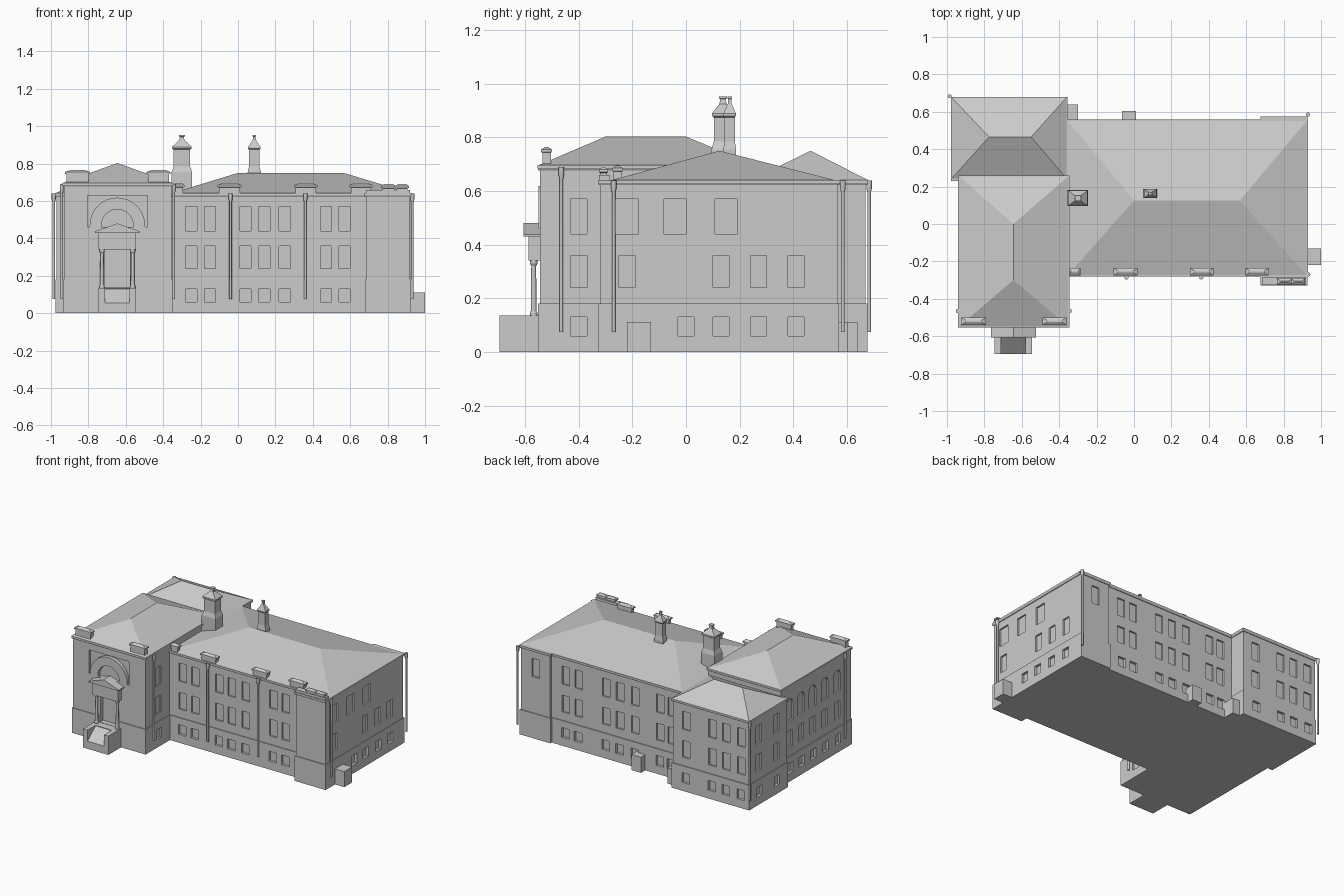
import bpy, bmesh
from math import sin, cos, pi

cube = bpy.data.objects.get("Cube")
if cube:
    bpy.data.objects.remove(cube, do_unlink=True)

stone = bpy.data.materials.new("plain_grey")
stone.use_nodes = True
GREY = (0.6, 0.6, 0.6, 1)
stone.diffuse_color = GREY
stone.node_tree.nodes["Principled BSDF"].inputs["Base Color"].default_value = GREY


def finish(name, bm):
    bmesh.ops.recalc_face_normals(bm, faces=bm.faces)
    me = bpy.data.meshes.new(name)
    bm.to_mesh(me)
    bm.free()
    me.materials.append(stone)
    ob = bpy.data.objects.new(name, me)
    bpy.context.collection.objects.link(ob)
    return ob


def add_loft(bm, rings):
    """Skin a list of equal-length point rings and cap both ends."""
    rows = [[bm.verts.new(p) for p in r] for r in rings]
    n = len(rows[0])
    for a, b in zip(rows, rows[1:]):
        for i in range(n):
            j = (i + 1) % n
            bm.faces.new((a[i], a[j], b[j], b[i]))
    bm.faces.new(rows[0][::-1])
    bm.faces.new(rows[-1])


def rect(x0, x1, y0, y1, z):
    return [(x0, y0, z), (x1, y0, z), (x1, y1, z), (x0, y1, z)]


def box(name, x0, x1, y0, y1, z0, z1):
    bm = bmesh.new()
    add_loft(bm, [rect(x0, x1, y0, y1, z) for z in (z0, z1)])
    return finish(name, bm)


def stack(name, cx, cy, levels):
    """Rectangular sections (half x, half y, z) skinned upwards."""
    bm = bmesh.new()
    add_loft(bm, [rect(cx - a, cx + a, cy - b, cy + b, z) for a, b, z in levels])
    return finish(name, bm)


def add_prism(bm, pts, axis, a, b):
    """Extrude a (across, z) profile along x or y."""
    place = (lambda u, z, d: (d, u, z)) if axis == "x" else (lambda u, z, d: (u, d, z))
    add_loft(bm, [[place(u, z, d) for u, z in pts] for d in (a, b)])


def prism(name, pts, axis, a, b):
    bm = bmesh.new()
    add_prism(bm, pts, axis, a, b)
    return finish(name, bm)


def hip_roof(name, x0, x1, y0, y1, z0, ridge_a, ridge_b, z1):
    bm = bmesh.new()
    a, b, c, d = [bm.verts.new(p) for p in rect(x0, x1, y0, y1, z0)]
    r, s = bm.verts.new((*ridge_a, z1)), bm.verts.new((*ridge_b, z1))
    if ridge_a[1] == ridge_b[1]:
        faces = [(a, b, s, r), (b, c, s), (c, d, r, s), (d, a, r)]
    else:
        faces = [(a, b, r), (b, c, s, r), (c, d, s), (d, a, r, s)]
    for f in faces + [(d, c, b, a)]:
        bm.faces.new(f)
    return finish(name, bm)


def arc(c, z, r, n=12):
    return [(c + r * cos(pi * i / n), z + r * sin(pi * i / n)) for i in range(n + 1)]


# Window, door and panel recesses, gathered in one cutter
cut = bmesh.new()
LOW, MID, TOP = (0.06, 0.13), (0.24, 0.36), (0.44, 0.57)


def windows(axis, wall, centres, rows, w=0.03, depth=0.012):
    for c in centres:
        for z0, z1 in rows:
            pts = [(c - w, z0), (c + w, z0), (c + w, z1), (c - w, z1)]
            add_prism(cut, pts, axis, wall - depth, wall + depth)


BAYS = [-0.25, -0.15, 0.04, 0.14, 0.25, 0.47, 0.57]
ALL = (LOW, MID, TOP)
windows("y", -0.27, BAYS, ALL)
windows("y", 0.55, [-0.27, -0.18, 0.02, 0.14, 0.25, 0.47, 0.57], ALL)
windows("y", 0.565, [0.8], (TOP,))
windows("x", 0.92, [-0.22, -0.04, 0.15], (TOP,), 0.042)
windows("x", 0.92, [-0.22, 0.13, 0.27, 0.41], (MID,))
windows("x", 0.92, [0.0, 0.13, 0.27, 0.41], (LOW,))
windows("y", 0.67, [-0.47, -0.68, -0.79, -0.91], ALL)
windows("x", -0.97, [0.36, 0.56], ALL)
windows("x", -0.35, [-0.4], ALL)
SIDE = [0.15, 0.02, -0.11, -0.25, -0.39]
windows("x", -0.93, SIDE, (LOW, MID))
for c in SIDE:
    add_prism(cut, arc(c, 0.55, 0.038, 8) + [(c - 0.038, 0.43), (c + 0.038, 0.43)],
              "x", -0.942, -0.918)
PX = -0.645
windows("y", -0.545, [PX], [(0.137, 0.34)], 0.068, 0.03)
windows("y", -0.545, [PX], [(0.46, 0.63)], 0.16, 0.02)
cutter = finish("recess_cutter", cut)
cutter.hide_render = True


def carve(ob):
    mod = ob.modifiers.new("recesses", "BOOLEAN")
    mod.operation, mod.solver, mod.object = "DIFFERENCE", "EXACT", cutter
    bpy.context.view_layer.update()
    dg = bpy.context.evaluated_depsgraph_get()
    me = bpy.data.meshes.new_from_object(ob.evaluated_get(dg))
    ob.modifiers.clear()
    ob.data = me


# Wall blocks, each with a projecting plinth and a thin cornice
BLOCKS = {
    "main_block": (-0.4, 0.92, -0.27, 0.55, 0.63),
    "front_pavilion": (0.685, 0.919, -0.32, -0.2, 0.63),
    "rear_pavilion": (0.685, 0.919, 0.4, 0.565, 0.63),
    "entrance_wing": (-0.93, -0.355, -0.545, 0.25, 0.685),
    "rear_wing": (-0.97, -0.365, 0.24, 0.67, 0.63),
}
P = 0.006
for name, (x0, x1, y0, y1, h) in BLOCKS.items():
    carve(box(name + "_walls", x0, x1, y0, y1, 0.17, h))
    carve(box(name + "_plinth", x0 - P, x1 + P, y0 - P, y1 + P, 0, 0.18))
    cx, cy, a, b = (x0 + x1) / 2, (y0 + y1) / 2, (x1 - x0) / 2, (y1 - y0) / 2
    stack(name + "_cornice", cx, cy, [(a + 0.004, b + 0.004, h - 0.008),
                                      (a + 0.009, b + 0.009, h), (a + 0.009, b + 0.009, h + 0.012)])
bpy.data.objects.remove(cutter, do_unlink=True)

# Hipped roofs
hip_roof("main_roof", -0.36, 0.928, -0.28, 0.558, 0.64, (0, 0.125), (0.565, 0.125), 0.75)
hip_roof("entrance_roof", -0.94, -0.346, -0.553, 0.26, 0.695, (PX, -0.3), (PX, 0), 0.803)
hip_roof("rear_roof", -0.978, -0.358, 0.24, 0.68, 0.64, (-0.775, 0.465), (-0.55, 0.465), 0.75)


# Parapet blocks with hipped caps along the eaves
def parapet(x0, x1, y0, y1, z0, z1):
    a, b = (x1 - x0) / 2, (y1 - y0) / 2
    stack("parapet_block", (x0 + x1) / 2, (y0 + y1) / 2,
          [(a - 0.008, b - 0.004, z0), (a - 0.008, b - 0.004, z1 - 0.022), (a, b, z1 - 0.02),
           (a, b, z1 - 0.01), (a * 0.6, b * 0.2, z1)])


for x0, x1 in ((-0.925, -0.79), (-0.49, -0.36)):
    parapet(x0, x1, -0.54, -0.5, 0.69, 0.765)
for x0, x1 in ((-0.35, -0.285), (-0.11, 0.02), (0.3, 0.425), (0.595, 0.72)):
    parapet(x0, x1, -0.275, -0.235, 0.635, 0.695)
for x0, x1 in ((0.765, 0.845), (0.84, 0.915)):
    parapet(x0, x1, -0.325, -0.29, 0.635, 0.69)
box("pavilion_parapet", 0.685, 0.92, -0.325, -0.285, 0.64, 0.66)


# Chimneys with shoulder, cap and pot
def chimney(name, cx, cy, a, b, z0):
    n = 0.8
    stack(name, cx, cy, [(a, b, z0), (a, b, 0.755), (a * n, b * n, 0.785), (a * n, b * n, 0.875),
                         (a * 0.95, b * 0.95, 0.88), (a * 0.95, b * 0.95, 0.89),
                         (a * 0.25, b * 0.3, 0.925), (a * 0.2, b * 0.25, 0.943),
                         (a * 0.28, b * 0.33, 0.945), (a * 0.28, b * 0.33, 0.953)])


chimney("large_chimney", -0.3, 0.138, 0.055, 0.043, 0.6)
chimney("small_chimney", 0.087, 0.163, 0.035, 0.024, 0.65)


# Round parts: downpipes and porch columns
def lathe(name, x, y, profile, n=10):
    bm = bmesh.new()
    add_loft(bm, [[(x + r * cos(2 * pi * i / n), y + r * sin(2 * pi * i / n), z)
                   for i in range(n)] for r, z in profile])
    ob = finish(name, bm)
    for p in ob.data.polygons:
        p.use_smooth = len(p.vertices) == 4 and abs(p.normal.z) < 0.3


for x, y, h in ((-0.985, 0.683, 0.64), (-0.942, -0.465, 0.69), (-0.343, -0.465, 0.69),
                (-0.04, -0.286, 0.64), (0.36, -0.286, 0.64), (0.932, -0.27, 0.64),
                (0.93, 0.585, 0.64)):
    lathe("downpipe", x, y, [(0.007, 0.075), (0.007, h - 0.045), (0.011, h - 0.03), (0.011, h)])
for x in (-0.727, -0.563):
    lathe("porch_column", x, -0.568, [(0.014, 0.13), (0.014, 0.145), (0.011, 0.15),
                                      (0.009, 0.32), (0.014, 0.33), (0.014, 0.345)], 12)

# Entrance porch: entablature, pediment, landing, cheek walls and stair slope
box("porch_entablature", -0.745, -0.545, -0.587, -0.53, 0.34, 0.435)
prism("porch_pediment", [(PX - 0.12, 0.43), (PX + 0.12, 0.43), (PX + 0.12, 0.438), (PX, 0.48),
                         (PX - 0.12, 0.438)], "y", -0.606, -0.53)
box("porch_landing", -0.745, -0.545, -0.605, -0.53, 0, 0.135)
for x0, x1 in ((-0.745, -0.71), (-0.58, -0.545)):
    box("stair_cheek", x0, x1, -0.695, -0.6, 0, 0.135)
prism("stair_slope", [(-0.695, 0), (-0.6, 0), (-0.6, 0.135), (-0.695, 0.055)], "x", -0.712, -0.578)

# Semicircular surround of the fan window
prism("fan_arch", [(PX + 0.15, 0.46)] + arc(PX, 0.47, 0.148, 16) + [(PX - 0.15, 0.46),
      (PX - 0.085, 0.46)] + arc(PX, 0.47, 0.085, 16)[::-1] + [(PX + 0.085, 0.46)],
      "y", -0.55, -0.52)

# Small ground level annexes
box("east_annex", 0.9, 1.0, -0.22, -0.13, 0, 0.112)
box("rear_annex", -0.065, 0.01, 0.5, 0.605, 0, 0.112)
box("rear_corner_annex", -0.38, -0.3, 0.5, 0.64, 0, 0.112)
